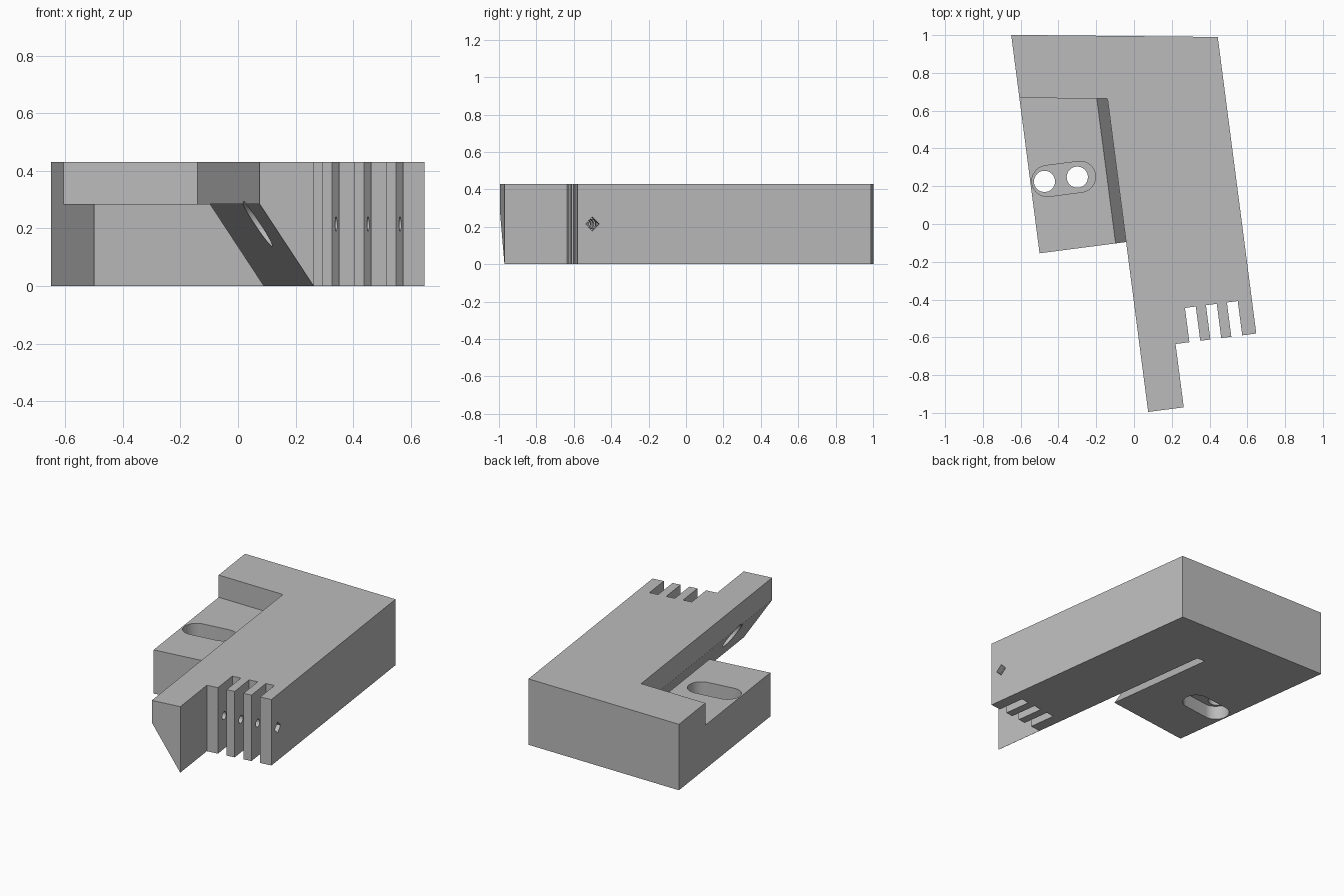
import bpy, bmesh
from math import radians, cos, sin, pi
from mathutils import Matrix

cube = bpy.data.objects.get("Cube")
if cube:
    bpy.data.objects.remove(cube, do_unlink=True)

# Working frame: u across the arm, v along it, origin at the arm tip
FRAME = Matrix.Translation((0.075, -0.995, 0)) @ Matrix.Rotation(radians(7.4), 4, 'Z')
HEIGHT, STEP, SHEAR = 0.43, 0.285, 0.663
BORE_V, BORE_Z = 0.418, 0.215

grey = bpy.data.materials.new("plain_grey")
grey.use_nodes = True
grey.diffuse_color = (0.5, 0.5, 0.5, 1)
grey.node_tree.nodes["Principled BSDF"].inputs["Base Color"].default_value = (0.5, 0.5, 0.5, 1)


def prism(name, profile, start, end):
    """Join a profile placed by start() to the same profile placed by end()."""
    bm = bmesh.new()
    a = [bm.verts.new(FRAME @ Matrix.Translation(start(*p)).translation) for p in profile]
    b = [bm.verts.new(FRAME @ Matrix.Translation(end(*p)).translation) for p in profile]
    bm.faces.new(a)
    bm.faces.new(b)
    for i in range(len(a)):
        j = (i + 1) % len(a)
        bm.faces.new((a[i], a[j], b[j], b[i]))
    bmesh.ops.recalc_face_normals(bm, faces=bm.faces)
    mesh = bpy.data.meshes.new(name)
    bm.to_mesh(mesh)
    bm.free()
    mesh.materials.append(grey)
    obj = bpy.data.objects.new(name, mesh)
    bpy.context.collection.objects.link(obj)
    return obj


def upright(name, outline, z0, z1):
    return prism(name, outline, lambda u, v: (u, v, z0), lambda u, v: (u, v, z1))


def crosswise(name, outline, u0, u1):
    return prism(name, outline, lambda v, z: (u0, v, z), lambda v, z: (u1, v, z))


def arc(cx, cy, r, a0=0.0, a1=2 * pi, n=48):
    return [(cx + r * cos(a0 + (a1 - a0) * i / n), cy + r * sin(a0 + (a1 - a0) * i / n))
            for i in range(n)]


def cut(cutter):
    cutter.hide_render = True
    mod = body.modifiers.new("cut", 'BOOLEAN')
    mod.operation, mod.solver, mod.object = 'DIFFERENCE', 'EXACT', cutter
    bpy.ops.object.modifier_apply(modifier=mod.name)
    bpy.data.objects.remove(cutter, do_unlink=True)


# Body with the arm tip and the finger block
body = upright("clamp_body", [(-0.462, 2.073), (-0.462, 0), (0.19, 0), (0.19, 0.338),
                              (0.621, 0.338), (0.621, 1.921)], 0, HEIGHT)
bpy.ops.object.select_all(action='DESELECT')
body.select_set(True)
bpy.context.view_layer.objects.active = body

# Lowered step and the slanted slit under the arm, up to the sloped back wall
low = -0.05
run = SHEAR * (STEP - low)
cut(prism("step_and_slit_cutter",
          [(-0.6, 0.5), (-0.6, STEP), (-0.056, STEP), (run - 0.056, low), (run, low),
           (0, STEP), (0, 0.5)],
          lambda u, z: (u, -0.1, z), lambda u, z: (u, 1.672 - 0.14 * u, z)))

# Open space in front of the low block
cut(prism("front_cutter",
          [(-0.6, low), (-0.6, 0.35), (-0.028, 0.35), (-0.028, STEP), (run - 0.028, low)],
          lambda u, z: (u, -0.1, z), lambda u, z: (u, 0.907, z)))

# Gaps between the fingers
for u in (0.264, 0.376, 0.488):
    cut(upright("finger_gap_cutter",
                [(u, 0.2), (u + 0.058, 0.2), (u + 0.058, 0.521), (u, 0.521)], -0.1, 0.6))

# Cross bore with a wide counterbore and a square socket
cut(crosswise("counterbore_cutter", arc(BORE_V, BORE_Z, 0.078), -0.06, 0.13))
cut(crosswise("bore_cutter", arc(BORE_V, BORE_Z, 0.025), 0.1, 0.7))
cut(crosswise("socket_cutter", arc(BORE_V, BORE_Z, 0.037, n=4), 0.585, 0.7))

# Long recesses above and below a web that has two round holes
pill = arc(-0.197, 1.281, 0.082, -pi / 2, pi / 2, 24) + [(-0.197, 1.363)]
pill += arc(-0.372, 1.281, 0.082, pi / 2, 3 * pi / 2, 24) + [(-0.372, 1.199)]
cut(upright("top_recess_cutter", pill, 0.17, 0.6))
cut(upright("bottom_recess_cutter", pill, -0.1, 0.09))
for u in (-0.387, -0.212):
    cut(upright("round_hole_cutter", arc(u, 1.281, 0.056), 0.05, 0.2))

bpy.ops.object.shade_smooth_by_angle(angle=radians(25))
